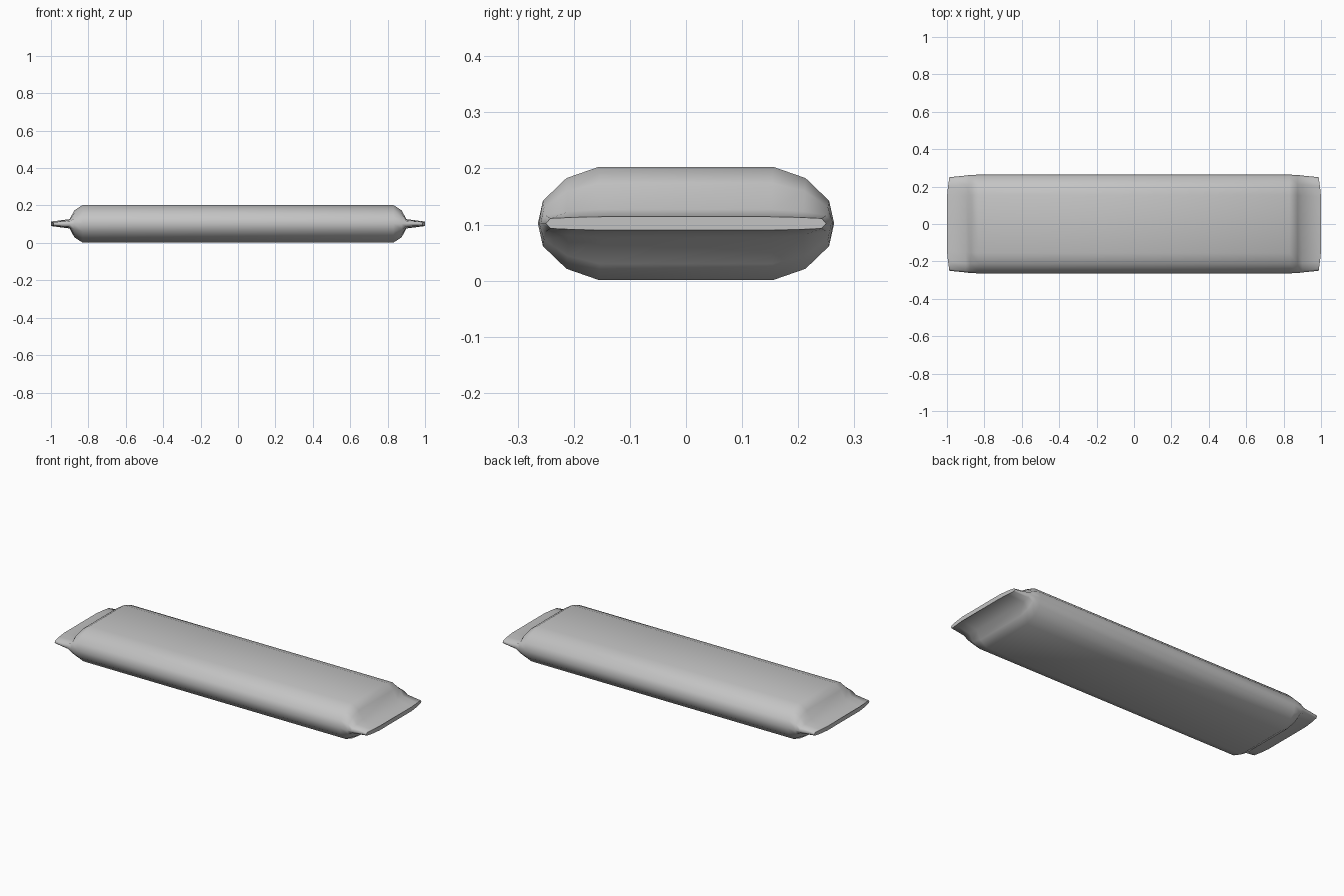
import bpy, bmesh, math

cube = bpy.data.objects.get("Cube")
if cube:
    bpy.data.objects.remove(cube, do_unlink=True)

# Plain foil colour
foil = bpy.data.materials.new("grey_foil")
foil.use_nodes = True
grey = (0.55, 0.55, 0.55, 1)
foil.diffuse_color = grey
foil.node_tree.nodes["Principled BSDF"].inputs["Base Color"].default_value = grey

MID_Z = 0.102
# Quarter section: y as share of half width, z as share of half height (body, fin)
QUARTER = [(1.0, 0.0, 0.0), (0.966, 0.4, 0.75), (0.807, 0.8, 0.9), (0.587, 1.0, 1.0)]
# Stations along the right half: x, half width, half height, fin blend, corner cut
STATIONS = [(0.83, 0.264, 0.101, 0, 0), (0.875, 0.262, 0.072, 0, 0),
            (0.90, 0.259, 0.025, 0.5, 0), (1.0, 0.25, 0.012, 1, 0.013)]


def ring(bm, side, x, width, height, fin, cut):
    """One closed cross-section of the wrapper."""
    upper = [(y, a + (b - a) * fin) for y, a, b in QUARTER]
    half = upper + [(-y, z) for y, z in reversed(upper)]
    loop = half + [(y, -z) for y, z in reversed(half[1:-1])]
    return [bm.verts.new((side * (x - cut * max(0, (abs(y) - 0.65) / 0.35)),
                          y * width, MID_Z + z * height)) for y, z in loop]


# Pillow body with a flattened sealing fin at each end
bm = bmesh.new()
rings = [ring(bm, -1, *s) for s in reversed(STATIONS)]
rings += [ring(bm, 1, *s) for s in STATIONS]
for a, b in zip(rings, rings[1:]):
    n = len(a)
    for i in range(n):
        j = (i + 1) % n
        bm.faces.new((a[i], a[j], b[j], b[i]))

# Thin end edges
for end in (rings[0], rings[-1]):
    bm.faces.new(end)
bmesh.ops.recalc_face_normals(bm, faces=bm.faces)

mesh = bpy.data.meshes.new("wrapper")
bm.to_mesh(mesh)
bm.free()
mesh.materials.append(foil)
wrapper = bpy.data.objects.new("wrapper", mesh)
bpy.context.collection.objects.link(wrapper)

bpy.ops.object.select_all(action="DESELECT")
wrapper.select_set(True)
bpy.context.view_layer.objects.active = wrapper
bpy.ops.object.shade_smooth_by_angle(angle=math.radians(75))
